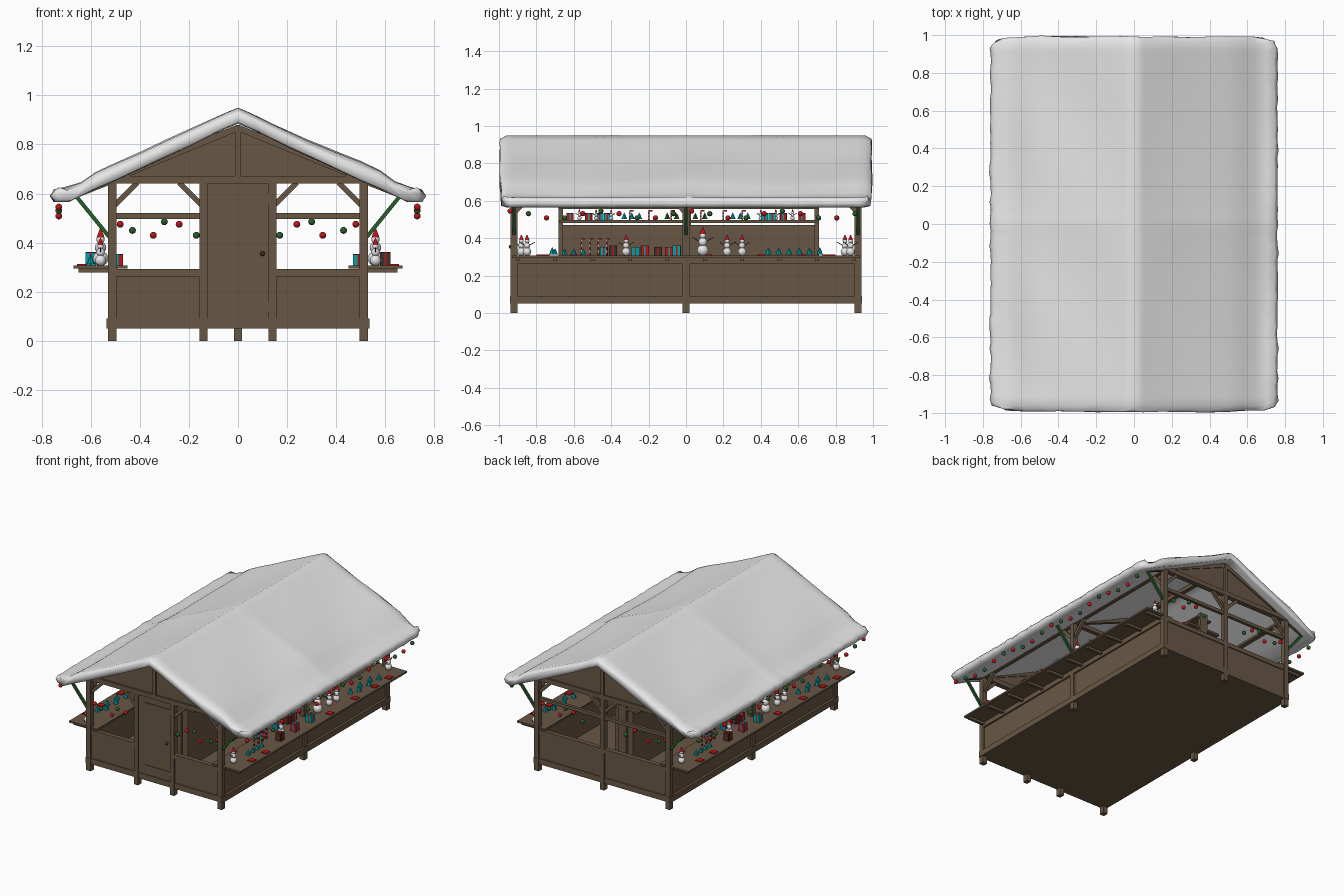
import bpy, bmesh, math, random
from mathutils import Vector, Matrix

if "Cube" in bpy.data.objects:
    bpy.data.objects.remove(bpy.data.objects["Cube"])
random.seed(4)

def material(name, c):
    m = bpy.data.materials.new(name)
    m.diffuse_color = (*c, 1)
    m.use_nodes = True
    m.node_tree.nodes["Principled BSDF"].inputs["Base Color"].default_value = m.diffuse_color
    return m

WOOD = material("brown wood", (0.14, 0.097, 0.06))
DARK = material("dark wood", (0.045, 0.03, 0.02))
SNOW = material("snow white", (0.8, 0.8, 0.8))
RED = material("red", (0.5, 0.008, 0.01))
GREEN = material("pine green", (0.02, 0.11, 0.025))
TEAL = material("teal", (0.0, 0.36, 0.4))
parts = {}

def part(name, mat, smooth=False):
    if name not in parts:
        parts[name] = (bmesh.new(), mat, smooth)
    return parts[name][0]

def box(name, mat, x0, x1, y0, y1, z0, z1):
    m = Matrix.Translation(((x0+x1)/2, (y0+y1)/2, (z0+z1)/2)) @ Matrix.Diagonal((abs(x1-x0), abs(y1-y0), abs(z1-z0), 1))
    bmesh.ops.create_cube(part(name, mat), size=1, matrix=m)

def beam(name, mat, p, q, w):
    p, q = Vector(p), Vector(q)
    d = q - p
    m = Matrix.Translation((p+q)/2) @ d.to_track_quat('Z', 'Y').to_matrix().to_4x4() @ Matrix.Diagonal((w, w, d.length, 1))
    bmesh.ops.create_cube(part(name, mat), size=1, matrix=m)

def ball(name, mat, p, r, n=12):
    bmesh.ops.create_uvsphere(part(name, mat, True), u_segments=n, v_segments=8, radius=r, matrix=Matrix.Translation(p))

def cone(name, mat, p, r1, r2, h, n=10):
    bmesh.ops.create_cone(part(name, mat), cap_ends=True, segments=n, radius1=r1, radius2=r2, depth=h,
                          matrix=Matrix.Translation((p[0], p[1], p[2] + h/2)))

# floor, sill frame, low walls and rails
box("floor", WOOD, -.52, .52, -.92, .92, .05, .068)
for s in (-1, 1):
    box("sill", WOOD, s*.5, s*.535, -.94, .94, .05, .09)
    box("sill", WOOD, -.5, .5, s*.9, s*.935, .05, .09)
    box("side_wall", WOOD, s*.5, s*.518, -.91, .91, .09, .27)
    box("side_rail", WOOD, s*.49, s*.53, -.93, .93, .262, .295)
    box("counter", WOOD, s*.45, s*.67, -.93, .93, .295, .307)
    for i in range(10):
        y = -.9 + i*.2
        box("counter_bracket", WOOD, s*.52, s*.65, y-.01, y+.01, .278, .295)
    # posts on each corner and mid side, with feet
    for y in (-.92, 0, .92):
        box("post", WOOD, s*.495, s*.53, y-.018, y+.018, 0, .65)
        beam("eave_brace", GREEN, (s*.522, y, .42), (s*.66, y, .59), .016)
        for d in (-1, 1):
            if abs(y + d*.1) < .92:
                beam("side_knee_brace", WOOD, (s*.512, y, .53), (s*.512, y+d*.11, .65), .022)
    box("wall_plate", WOOD, s*.495, s*.53, -.94, .94, .64, .672)
    # gable ends
    y = s*.92
    box("tie_beam", WOOD, -.53, .53, y-.018, y+.018, .64, .672)
    box("king_post", WOOD, -.012, .012, y-.018, y+.018, .67, .87)
    bm = part("gable_panel", WOOD)
    fr = [bm.verts.new((x, y-.006, z)) for x, z in ((-.5, .67), (.5, .67), (0, .88))]
    f = bm.faces.new(fr)
    g = bmesh.ops.extrude_face_region(bm, geom=[f])
    bmesh.ops.translate(bm, vec=(0, .012, 0), verts=[v for v in g['geom'] if isinstance(v, bmesh.types.BMVert)])
    for t in (-1, 1):
        beam("gable_rafter", WOOD, (0, y, .868), (t*.53, y, .65), .026)
        beam("eave_rafter", WOOD, (t*.5, y, .655), (t*.66, y, .592), .02)
        beam("end_knee_brace", WOOD, (t*.505, y, .55), (t*.41, y, .645), .022)
        inner = .145 if s < 0 else .01
        beam("end_knee_brace", WOOD, (t*inner, y, .55), (t*(inner+.095), y, .645), .022)
        # half walls either side of the door or centre post
        a = .14 if s < 0 else 0
        box("end_wall", WOOD, t*a, t*.5, y-.009, y+.009, .09, .27)
        box("end_rail", WOOD, t*a, t*.5, y-.016, y+.016, .262, .292)
# middle rafters and ridge
for t in (-1, 1):
    beam("middle_rafter", WOOD, (0, 0, .865), (t*.53, 0, .65), .026)
box("middle_tie_beam", WOOD, -.51, .51, -.015, .015, .642, .67)
box("ridge_beam", WOOD, -.014, .014, -.93, .93, .85, .876)
# back centre post and mid rail
box("back_post", WOOD, -.016, .016, .902, .936, 0, .65)
box("back_mid_rail", WOOD, -.5, .5, .908, .93, .497, .52)
# door with frame, planks and knob
for t in (-1, 1):
    box("door_post", WOOD, t*.125, t*.157, -.938, -.9, 0, .65)
box("door", WOOD, -.125, .125, -.93, -.912, .09, .64)
for z in (.14, .58):
    box("door_batten", WOOD, -.08, .125, -.934, -.928, z-.018, z+.018)
ball("door_knob", DARK, (.1, -.938, .355), .01)

# central display stand
box("display_cabinet", WOOD, -.07, .07, -.66, .69, .068, .47)
box("display_shelf", WOOD, -.13, .13, -.68, .71, .482, .497)
box("display_top", WOOD, -.06, .06, -.68, .71, .556, .568)
for y in (-.67, .015, .70):
    box("display_post", WOOD, -.03, .03, y-.012, y+.012, .068, .6)

# snow roof: one closed cross-section swept along y with sag and lumps
half = [(0, .95), (.05, .93), (.15, .885), (.28, .828), (.4, .775), (.5, .733), (.58, .695), (.64, .652), (.7, .63),
        (.74, .617), (.757, .59), (.742, .565), (.69, .565), (.6, .61), (.5, .652), (.35, .722), (.2, .79), (.08, .85), (0, .885)]
ring = half + [(-x, z) for x, z in half[-2:0:-1]]
ys = [-.992, -.985, -.96] + [-.92 + i*.04 for i in range(47)] + [.96, .985, .992]
bm = part("snow_roof", SNOW, True)
rows = []
for y in ys:
    end = max(0, (abs(y) - .95) / .042)
    row = []
    for i, (x, z) in enumerate(ring):
        k = min(i, len(ring) - i)
        mid = sum(c[1] for c in (half[k], half[18-k])) / 2 if k <= 18 else z
        top = k < 9
        if top:
            sag = .014 * abs(math.sin(math.pi*y)) ** .7 * min(1, abs(x)/.2 + .15)
            z -= sag + .004*(1 + math.sin(7*y + 9*x))*min(1, abs(x)*4)
        edge = 8 <= k <= 12
        nx = (.006*math.sin(23*y + 2*x) + random.uniform(-.005, .003)) if edge else 0
        x2 = x + math.copysign(nx, x) if x else 0
        x2 *= 1 - .022*end**2
        z2 = z - .018*end**2 if top else z + .008*end**2
        y2 = y + (random.uniform(-.006, .006) if end > 0 else 0)
        row.append(bm.verts.new((x2, y2 * (1 - .03*max(0, abs(x) - .68)/.08), z2)))
    rows.append(row)
n = len(ring)
for a, b in zip(rows, rows[1:]):
    for i in range(n):
        bm.faces.new((a[i], a[(i+1) % n], b[(i+1) % n], b[i]))
# end caps as quad strips between the upper and lower outlines
for r in (rows[0], rows[-1]):
    for i in range(9):
        for p, q in ((lambda j: r[j % n], 18), (lambda j: r[-j % n], 18)):
            vs = [p(i), p(i+1), p(q-i-1), p(q-i)]
            vs = list(dict.fromkeys(vs))
            if len(vs) > 2:
                bm.faces.new(vs)

# bauble garlands along both eaves and across the end openings
for s in (-1, 1):
    for i in range(20):
        y = -.94 + i*.097
        z = .525 + .02*math.cos(i*math.pi/2.5)
        c, m = (("red_baubles", RED), ("green_baubles", GREEN))[i % 2]
        ball(c, m, (s*.73, y, z), .014)
    for t in (-1, 1):
        for i, (x, z) in enumerate(((.17, .43), (.24, .475), (.3, .485), (.345, .43), (.43, .45), (.48, .475))):
            c, m = (("green_baubles", GREEN), ("red_baubles", RED))[i % 2]
            ball(c, m, (t*x, s*.915, z), .014)

def snowman(x, y, z, h):
    u = h / .16
    ball("snowman_body", SNOW, (x, y, z+.03*u), .033*u)
    ball("snowman_body", SNOW, (x, y, z+.078*u), .025*u)
    ball("snowman_body", SNOW, (x, y, z+.113*u), .018*u)
    cone("snowman_hat", RED, (x, y, z+.122*u), .018*u, .002, .04*u)
    for d in (-1, 1):
        beam("snowman_arm", DARK, (x, y+d*.02*u, z+.08*u), (x, y+d*.06*u, z+.105*u), .004)

def gift(x, y, z, w, h, mat, band):
    box(mat.name + "_gift", mat, x-w/2, x+w/2, y-w/2, y+w/2, z, z+h)
    box(band.name + "_ribbon", band, x-w/2-.001, x+w/2+.001, y-.004, y+.004, z, z+h+.002)
    box(band.name + "_ribbon", band, x-.004, x+.004, y-w/2-.001, y+w/2+.001, z, z+h+.002)

def tree(x, y, z, h, mat):
    cone(mat.name + "_tree", mat, (x, y, z+.006), h*.4, h*.12, h*.5, 8)
    cone(mat.name + "_tree", mat, (x, y, z+h*.45), h*.28, 0, h*.55, 8)

def cane(x, y, z, h):
    for k in range(6):
        mat = (RED, SNOW)[k % 2]
        beam(mat.name + "_cane", mat, (x, y, z+h*k/6), (x, y, z+h*(k+1)/6), .008)
    beam("red_cane", RED, (x, y, z+h), (x, y+.02, z+h), .008)

# goods on both counters and the display shelf
for s in (-1, 1):
    def c(y): return s*y
    for y, h in ((-.85, .11), (-.32, .11), (.09, .15), (.22, .11), (.3, .11), (.88, .11)):
        snowman(s*.56, c(y), .307, h)
    for i, y in enumerate((-.27, -.22, -.15, -.05, .0-.09, -.39, -.44)):
        m, b = ((TEAL, RED), (RED, TEAL), (DARK, RED))[i % 3]
        gift(s*(.6 if i % 2 else .49), c(y), .307, .042, .045 + .008*(i % 2), m, b)
    for i in range(6):
        tree(s*(.57 + .03*(i % 2)), c(.44 + .055*i), .307, .045, TEAL)
    for i in range(4):
        tree(s*.57, c(-.7 + .05*i), .307, .04, TEAL)
        cane(s*.52, c(-.56 + .045*i), .307, .09)
    for y in (-.75, -.6, .12, .4, .62, .78):
        box("flat_sweets", RED, s*.615, s*.655, c(y)-.02, c(y)+.02, .307, .313)
    for i, y in enumerate((.42, .46, .52, .62)):
        m, b = ((TEAL, RED), (RED, TEAL))[i // 2]
        gift(s*.09, c(y), .497, .036, .036, m, b)
    for y in (-.57, -.48, -.4):
        snowman(s*.09, c(y), .497, .055)
    for i, y in enumerate((-.33, -.29, -.25, -.1, -.05)):
        tree(s*.09, c(y), .497, .04, (TEAL, GREEN)[i > 2])
    for y in (.08, .2, .3):
        cane(s*.1, c(y), .497, .05)

# turn every collected part into an object
for name, (bm, mat, smooth) in parts.items():
    bmesh.ops.recalc_face_normals(bm, faces=bm.faces)
    for f in bm.faces:
        f.smooth = smooth
    me = bpy.data.meshes.new(name)
    bm.to_mesh(me)
    bm.free()
    me.materials.append(mat)
    bpy.context.collection.objects.link(bpy.data.objects.new(name, me))
